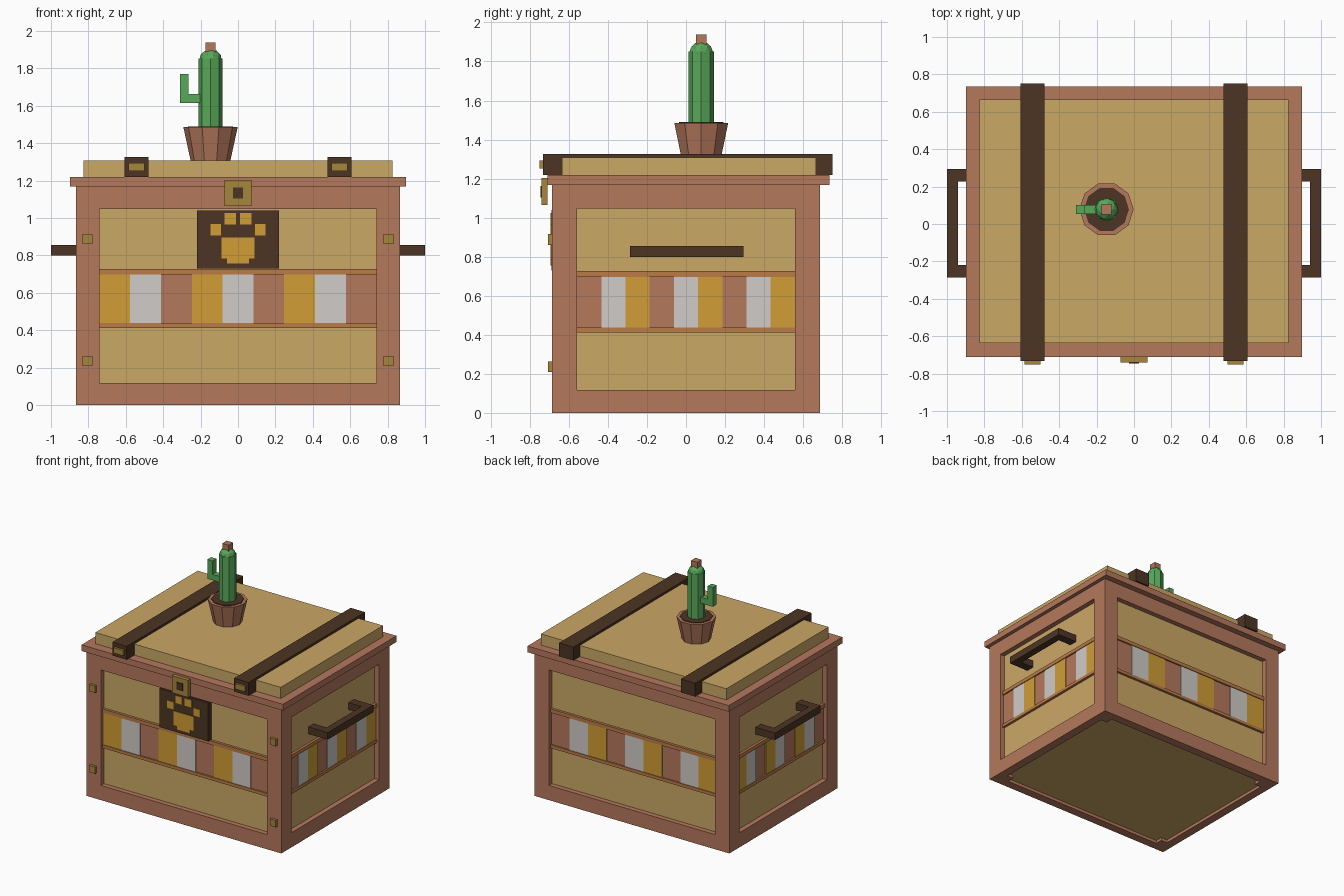
import bpy, bmesh, math
from mathutils import Matrix

if "Cube" in bpy.data.objects:
    bpy.data.objects.remove(bpy.data.objects["Cube"])


def mat(name, r, g, b):
    m = bpy.data.materials.new(name)
    lin = [((c / 255 + 0.055) / 1.055) ** 2.4 for c in (r, g, b)]
    m.diffuse_color = (*lin, 1)
    m.use_nodes = True
    m.node_tree.nodes["Principled BSDF"].inputs["Base Color"].default_value = m.diffuse_color
    return m


TAN = mat("tan_wood", 203, 168, 102)
TERRA = mat("terracotta", 181, 120, 92)
DARK = mat("dark_brown", 76, 53, 36)
GOLD = mat("gold_paint", 209, 158, 54)
WHITE = mat("off_white", 208, 204, 200)
BRASS = mat("brass", 166, 134, 60)
RAIL = mat("orange_brown", 187, 124, 72)
GREEN = mat("cactus_green", 88, 168, 90)


def finish(name, bm, material):
    bmesh.ops.recalc_face_normals(bm, faces=bm.faces)
    me = bpy.data.meshes.new(name)
    bm.to_mesh(me)
    bm.free()
    me.materials.append(material)
    ob = bpy.data.objects.new(name, me)
    bpy.context.collection.objects.link(ob)
    return ob


def boxes(name, material, spans):
    """One object from boxes given as (x0, x1, y0, y1, z0, z1)."""
    bm = bmesh.new()
    for x0, x1, y0, y1, z0, z1 in spans:
        m = Matrix.Translation(((x0 + x1) / 2, (y0 + y1) / 2, (z0 + z1) / 2))
        m = m @ Matrix.Diagonal((abs(x1 - x0), abs(y1 - y0), abs(z1 - z0), 1))
        bmesh.ops.create_cube(bm, size=1, matrix=m)
    return finish(name, bm, material)


def cone(name, material, sides, r0, r1, x, y, z0, z1):
    bm = bmesh.new()
    rot = Matrix.Rotation(math.pi / 2, 4, 'Z')   # a corner points along y
    bmesh.ops.create_cone(bm, cap_ends=True, segments=sides, radius1=r0, radius2=r1,
                          depth=z1 - z0, matrix=Matrix.Translation((x, y, (z0 + z1) / 2)) @ rot)
    return finish(name, bm, material)


HX, HY, HZ = 0.867, 0.687, 1.168     # chest half width, half depth, height
PX, PY = 0.741, 0.558                # half size of the panel openings
CX, CY = HX - 0.04, HY - 0.04        # recessed panel faces
T = 0.07                             # rail thickness
S = (-1, 1)

# Chest body: recessed panels inside a frame of posts and rails
boxes("panel_core", TAN, [(-CX, CX, -CY, CY, 0.025, 1.16)])
frame = [(sx * PX, sx * HX, sy * PY, sy * HY, 0, HZ) for sx in S for sy in S]
for z0, z1 in ((0, 0.118), (1.048, HZ)):
    frame += [(-PX, PX, s * (HY - T), s * HY, z0, z1) for s in S]
    frame += [(s * (HX - T), s * HX, -PY, PY, z0, z1) for s in S]
boxes("frame", TERRA, frame)

# Striped band with a thin rail above and below
B = 0.008
boxes("band", TERRA, [(-CX - B, CX + B, -CY - B, CY + B, 0.42, 0.72)])
boxes("band_rails", RAIL, [(-CX - 0.02, CX + 0.02, -CY - 0.02, CY + 0.02, z0, z1)
                           for z0, z1 in ((0.412, 0.437), (0.697, 0.727))])
stripes = {0: [], 1: []}
wx, wy = 2 * PX / 9, 2 * PY / 9
for i in range(9):
    if i % 3 == 2:
        continue                      # every third stripe is the bare band
    for s in S:
        xa, yb = -PX + i * wx, PY - i * wy
        stripes[i % 3] += [
            (xa, xa + wx, s * CY, s * (CY + B + 0.006), 0.437, 0.697),
            (s * CX, s * (CX + B + 0.006), yb - wy, yb, 0.437, 0.697)]
boxes("gold_stripes", GOLD, stripes[0])
boxes("white_stripes", WHITE, stripes[1])

# Lid: rim, raised plate, straps and their buckles
boxes("lid_rim", TERRA, [(-0.897, 0.897, -0.71, 0.736, HZ, 1.218)])
boxes("lid_plate", TAN, [(-0.826, 0.826, -0.636, 0.666, 1.218, 1.308)])
boxes("straps", DARK, [(s * 0.479, s * 0.607, -0.733, 0.75, 1.218, 1.326) for s in S])
boxes("strap_buckles", BRASS, [(s * 0.5, s * 0.586, -0.75, -0.73, 1.251, 1.294) for s in S])

# Latch and keyhole
boxes("latch", BRASS, [(-0.072, 0.072, -0.74, -0.71, 1.064, 1.202)])
boxes("keyhole", DARK, [(-0.026, 0.026, -0.746, -0.735, 1.104, 1.163)])

# Front plaque with a paw print
boxes("plaque", DARK, [(-0.218, 0.218, -0.69, -CY, 0.73, 1.04)])
paw = [(-0.088, 0.088, 0.782, 0.896), (-0.058, 0.058, 0.755, 0.782)]
paw += [(s * 0.012, s * 0.072, 0.965, 1.025) for s in S]
paw += [(s * 0.09, s * 0.147, 0.907, 0.967) for s in S]
boxes("paw_print", GOLD, [(x0, x1, -0.695, -0.688, z0, z1) for x0, x1, z0, z1 in paw])

# Corner rivets
boxes("rivets", BRASS, [(s * 0.778, s * 0.831, -0.707, -0.68, z, z + 0.054)
                        for s in S for z in (0.209, 0.861)])

# Side handles
handles = []
for s in S:
    handles.append((s * 0.942, s * 1.0, -0.286, 0.294, 0.799, 0.856))
    handles += [(s * 0.82, s * 0.942, y, y + 0.068, 0.799, 0.856) for y in (-0.286, 0.226)]
boxes("handles", DARK, handles)

# Potted cactus
QX, QY = -0.147, 0.078
cone("pot", TERRA, 10, 0.106, 0.145, QX, QY, 1.305, 1.485)
cone("soil", DARK, 10, 0.12, 0.12, QX, QY, 1.47, 1.49)
cone("cactus_stem", GREEN, 8, 0.065, 0.065, QX, QY, 1.48, 1.852)
bm = bmesh.new()
bmesh.ops.create_icosphere(bm, subdivisions=2, radius=0.062,
                           matrix=Matrix.Translation((QX, QY, 1.842)))
finish("cactus_cap", bm, GREEN)
boxes("cactus_arm", GREEN, [(-0.265, -0.19, QY - 0.024, QY + 0.024, 1.615, 1.663),
                            (-0.311, -0.265, QY - 0.024, QY + 0.024, 1.615, 1.77)])
boxes("cactus_flower", TERRA, [(QX - 0.028, QX + 0.028, QY - 0.028, QY + 0.028, 1.88, 1.938)])
